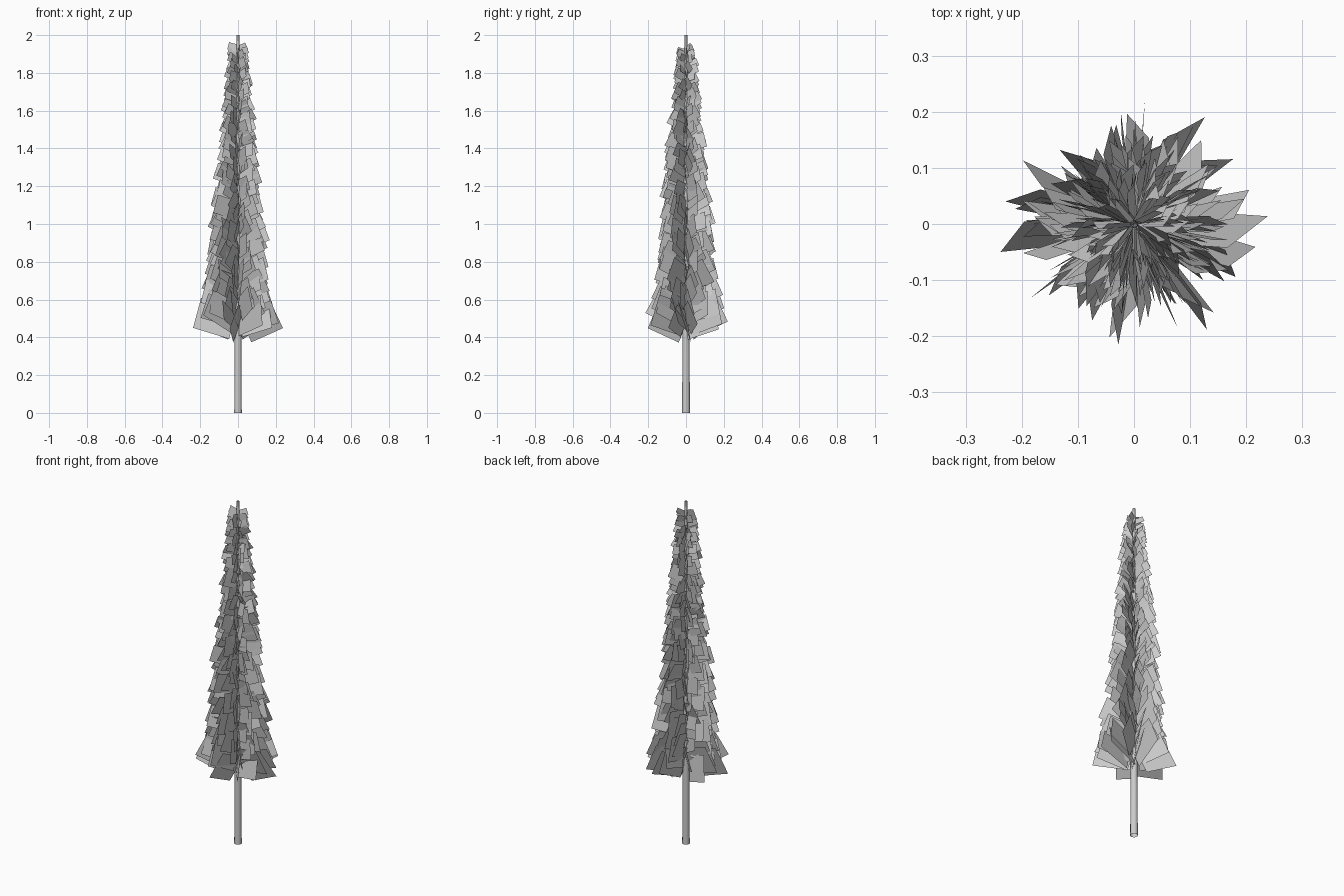
import bpy, bmesh, math, random
from mathutils import Vector, Matrix

if "Cube" in bpy.data.objects:
    bpy.data.objects.remove(bpy.data.objects["Cube"])

random.seed(5)


def make_object(name, bm):
    mesh = bpy.data.meshes.new(name)
    bm.to_mesh(mesh)
    bm.free()
    obj = bpy.data.objects.new(name, mesh)
    bpy.context.collection.objects.link(obj)
    return obj


def reach_at(t):
    # crown radius from bottom (t=0) to tip (t=1), flared at the lowest whorl
    return 0.215 * (1 - t) + 0.062 * t + 0.03 * max(0, 1 - t / 0.08)


# Slender tapering trunk running up through the crown
bm = bmesh.new()
bmesh.ops.create_cone(bm, cap_ends=False, segments=10, radius1=0.021,
                      radius2=0.007, depth=2.0,
                      matrix=Matrix.Translation((0, 0, 1.0)))
for f in bm.faces:
    f.smooth = True
make_object("trunk", bm)

# Flat foliage cards, each standing on edge and radiating from the trunk
bm = bmesh.new()
count = 340
for i in range(count):
    t = (i + 0.5) / count
    angle = i * 2.39996 + random.uniform(-0.3, 0.3)
    reach = reach_at(t) * random.uniform(0.86, 1.1)
    x1 = reach / 1.14
    x0 = x1 * random.uniform(0.0, 0.22)
    height = x1 * random.uniform(0.66, 0.8)
    pitch = math.radians(random.uniform(14, 28))
    twist = math.radians(random.uniform(-20, 20))
    yaw = math.radians(random.uniform(-8, 8))
    z = 0.432 + t * 1.49 + random.uniform(-0.012, 0.012)
    # local card: x outward, z along its height
    corners = [(x0, 0, -height / 2), (x1, 0, -height / 2),
               (x1, 0, height / 2), (x0, 0, height / 2)]
    mat = (Matrix.Translation((0, 0, z)) @ Matrix.Rotation(angle, 4, 'Z')
           @ Matrix.Rotation(-pitch, 4, 'Y') @ Matrix.Rotation(yaw, 4, 'Z')
           @ Matrix.Rotation(twist, 4, 'X'))
    bm.faces.new([bm.verts.new(mat @ Vector(c)) for c in corners])
make_object("foliage", bm)
